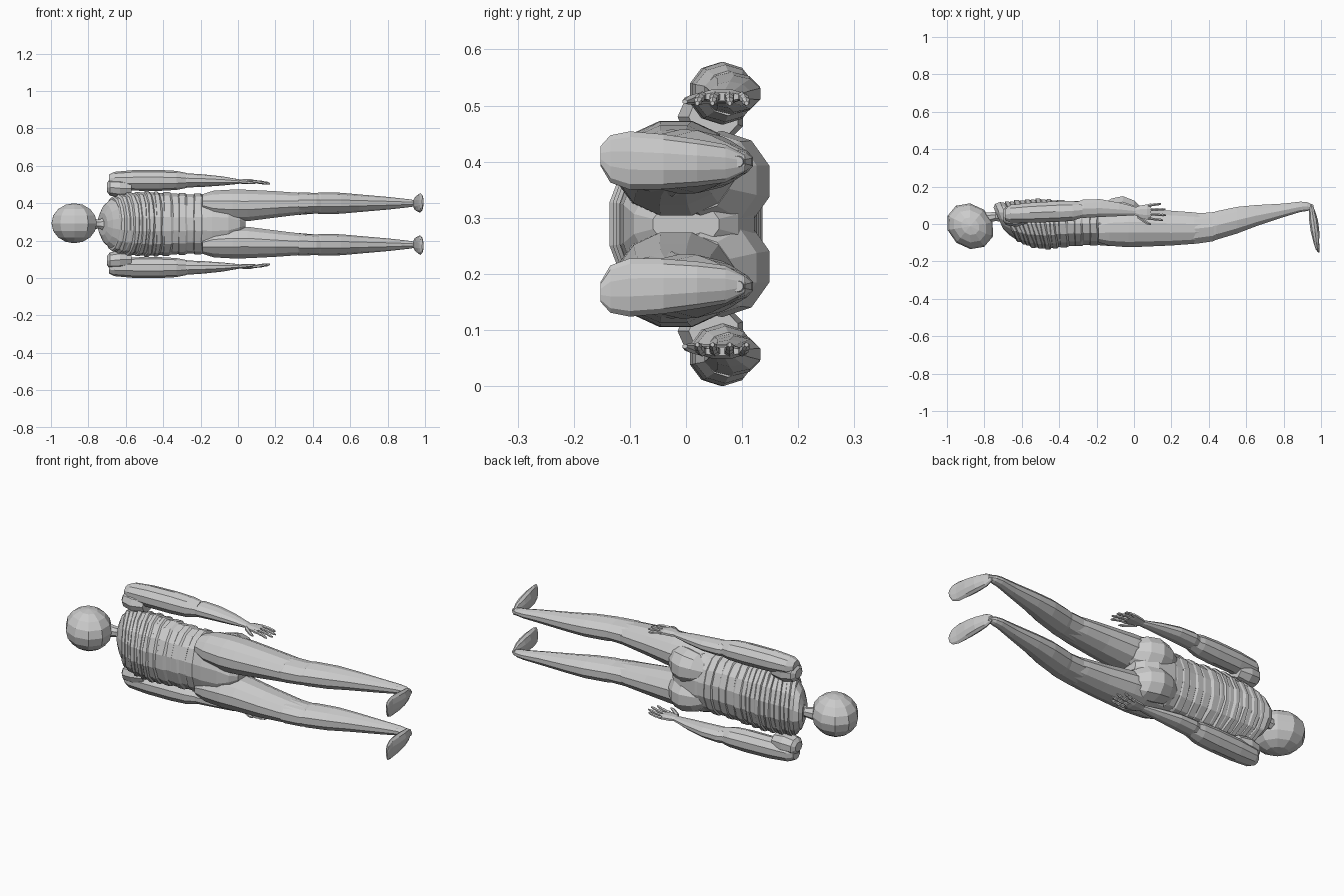
import bpy, bmesh, math, random
from mathutils import Vector, Matrix

random.seed(4)
C = 0.289  # height of the body's mirror plane


def loft(name, stations, n=12, axis='x', shear=0.0, mirror=False, jitter=0.0):
    """Closed skin over elliptical sections (x, y, z, r_a, r_b) facing the axis."""
    pts, faces = [], []
    for x, y, z, ra, rb in stations:
        for i in range(n):
            a = 2 * math.pi * (i + 0.5) / n
            u, v = ra * math.cos(a), rb * math.sin(a)
            j = random.uniform(-jitter, jitter)
            pts.append((x - shear * u + j, y + u, z + v) if axis == 'x'
                       else (x + u, y, z + v))
    for s in range(len(stations) - 1):
        for i in range(n):
            k = (i + 1) % n
            faces.append((s * n + i, s * n + k, (s + 1) * n + k, (s + 1) * n + i))
    faces.append(tuple(range(n)))
    last = (len(stations) - 1) * n
    faces.append(tuple(range(last, last + n)))
    for side in ((1, -1) if mirror else (1,)):
        me = bpy.data.meshes.new(name)
        me.from_pydata([(p[0], p[1], p[2] if side == 1 else 2 * C - p[2])
                        for p in pts], [], faces)
        bm = bmesh.new()
        bm.from_mesh(me)
        bmesh.ops.recalc_face_normals(bm, faces=bm.faces)
        bm.to_mesh(me)
        bm.free()
        tag = name + ('_upper' if side == 1 else '_lower') if mirror else name
        bpy.context.collection.objects.link(bpy.data.objects.new(tag, me))


def lerp(table, x):
    for a, b in zip(table, table[1:]):
        if x <= b[0]:
            t = (x - a[0]) / (b[0] - a[0])
            return [p + (q - p) * t for p, q in zip(a, b)][1:]
    return list(table[-1][1:])


# head: faceted, slightly egg shaped and tilted
bpy.ops.mesh.primitive_uv_sphere_add(segments=10, ring_count=8, radius=1)
head = bpy.context.object
head.name = 'head'
head.data.transform(Matrix.Translation((-0.876, -0.012, 0.293))
                    @ Matrix.Rotation(math.radians(-40), 4, 'Z')
                    @ Matrix.Diagonal((0.135, 0.115, 0.107, 1)))

# neck and upper chest
loft('neck', [(-0.80, 0.03, C, .035, .035), (-0.74, 0.04, C, .025, .025),
              (-0.70, 0.05, C, .045, .05)], n=8)
loft('collar', [(-0.725, 0.03, C, .06, .06), (-0.705, 0.025, C, .085, .105),
                (-0.67, 0.015, C, .105, .138), (-0.61, 0.0, C, .11, .135)],
     n=14, shear=0.45)

# overlapping ribs: thin at the chest, thicker at the waist (x, y, ry, rz, shear)
outline = [(-0.68, 0.01, .105, .150, .45), (-0.60, 0.0, .13, .168, .38),
           (-0.50, 0.0, .140, .176, .2), (-0.40, 0.002, .130, .170, .08),
           (-0.30, 0.002, .122, .165, 0), (-0.15, 0.01, .125, .163, 0)]
x = -0.665
count = 0
while x < -0.18:
    w = 0.024 if x < -0.42 else 0.042
    cy, ry, rz, sh = lerp(outline, x)
    k = 1.0 if count % 2 else 0.965
    loft(f'rib_{count}', [(x - 0.008, cy, C, ry * .90, rz * .92),
                          (x, cy, C, ry * k, rz * k),
                          (x + w * .8, cy, C, ry * k, rz * k),
                          (x + w + .008, cy, C, ry * .92, rz * .93)],
         n=14, shear=sh, jitter=0.003)
    x += w
    count += 1

# hips
loft('pelvis', [(-0.20, 0.0, C, .115, .155), (-0.14, 0.005, C, .125, .168),
                (-0.05, 0.005, C, .12, .155), (0.01, 0.0, C, .095, .08),
                (0.04, 0.0, C, .06, .04)], n=14)
loft('buttock', [(-0.17, 0.06, 0.36, .05, .05), (-0.12, 0.065, 0.363, .075, .08),
                 (-0.06, 0.065, 0.365, .088, .09), (0.0, 0.05, 0.367, .08, .085),
                 (0.05, 0.02, 0.37, .06, .06)], n=10, mirror=True)

# legs
loft('thigh', [(-0.19, -0.03, 0.40, .07, .05), (-0.13, -0.02, 0.392, .10, .078),
               (-0.03, -0.018, 0.388, .11, .088), (0.05, -0.018, 0.388, .107, .087),
               (0.20, -0.022, 0.394, .096, .073), (0.32, -0.022, 0.397, .087, .061),
               (0.42, -0.02, 0.398, .07, .05)], n=12, mirror=True)
loft('knee', [(0.28, -0.025, 0.397, .075, .05), (0.33, -0.025, 0.398, .085, .06),
              (0.42, -0.015, 0.40, .082, .055), (0.47, -0.005, 0.40, .07, .05)],
     n=10, mirror=True)
loft('calf', [(0.39, -0.015, 0.40, .07, .05), (0.44, -0.008, 0.40, .08, .058),
              (0.55, 0.02, 0.40, .075, .056), (0.65, 0.044, 0.40, .06, .047),
              (0.80, 0.073, 0.40, .038, .034), (0.89, 0.092, 0.40, .029, .024),
              (0.925, 0.093, 0.40, .025, .02), (0.96, 0.09, 0.40, .012, .010)],
     n=10, mirror=True)
loft('foot', [(0.988, -0.152, 0.41, .004, .018), (0.982, -0.135, 0.405, .011, .042),
              (0.975, -0.10, 0.402, .016, .052), (0.968, -0.04, 0.40, .024, .049),
              (0.960, 0.02, 0.398, .025, .042), (0.952, 0.07, 0.397, .017, .034),
              (0.947, 0.105, 0.397, .008, .015)], n=10, axis='y', mirror=True)

# shoulders and arms
loft('shoulder', [(-0.70, 0.045, 0.485, .03, .025), (-0.685, 0.045, 0.485, .05, .045),
                  (-0.63, 0.045, 0.48, .06, .05), (-0.57, 0.05, 0.48, .045, .04)],
     n=9, mirror=True)
loft('upper_arm', [(-0.69, 0.05, 0.523, .03, .03), (-0.66, 0.055, 0.522, .05, .046),
                   (-0.56, 0.06, 0.522, .056, .055), (-0.42, 0.066, 0.522, .058, .056),
                   (-0.33, 0.07, 0.522, .056, .051), (-0.275, 0.075, 0.522, .042, .04)],
     n=10, mirror=True)
loft('forearm', [(-0.31, 0.078, 0.521, .04, .035), (-0.27, 0.082, 0.522, .052, .038),
                 (-0.18, 0.085, 0.521, .05, .033), (-0.08, 0.078, 0.519, .038, .024),
                 (0.0, 0.07, 0.516, .025, .013), (0.02, 0.068, 0.516, .018, .009)],
     n=10, mirror=True)

# hands: palm, four jointed fingers and a thumb
loft('palm', [(0.005, 0.068, 0.516, .022, .011), (0.03, 0.065, 0.516, .036, .014),
              (0.07, 0.064, 0.517, .044, .013), (0.09, 0.064, 0.516, .038, .008)],
     n=8, mirror=True)
for i, (y0, y1, x1) in enumerate([(.030, .020, .155), (.053, .047, .172),
                                  (.077, .078, .168), (.099, .108, .145)]):
    st = []
    for j, r in enumerate((.009, .0095, .007, .009, .0065, .008, .004)):
        t = j / 6
        st.append((0.075 + (x1 - 0.075) * t, y0 + (y1 - y0) * t,
                   0.516 - 0.012 * t * t, r, r))
    loft(f'finger_{i + 1}', st, n=6, mirror=True)
loft('thumb', [(0.02, 0.042, 0.514, .013, .011), (0.05, 0.02, 0.512, .012, .010),
               (0.07, 0.006, 0.510, .010, .008), (0.09, -0.002, 0.507, .005, .004)],
     n=6, mirror=True)

# settle the figure on z = 0
bpy.context.view_layer.update()
low = min((o.matrix_world @ v.co).z for o in bpy.data.objects for v in o.data.vertices)
for o in bpy.data.objects:
    o.data.transform(Matrix.Translation((0, 0, -low)))
